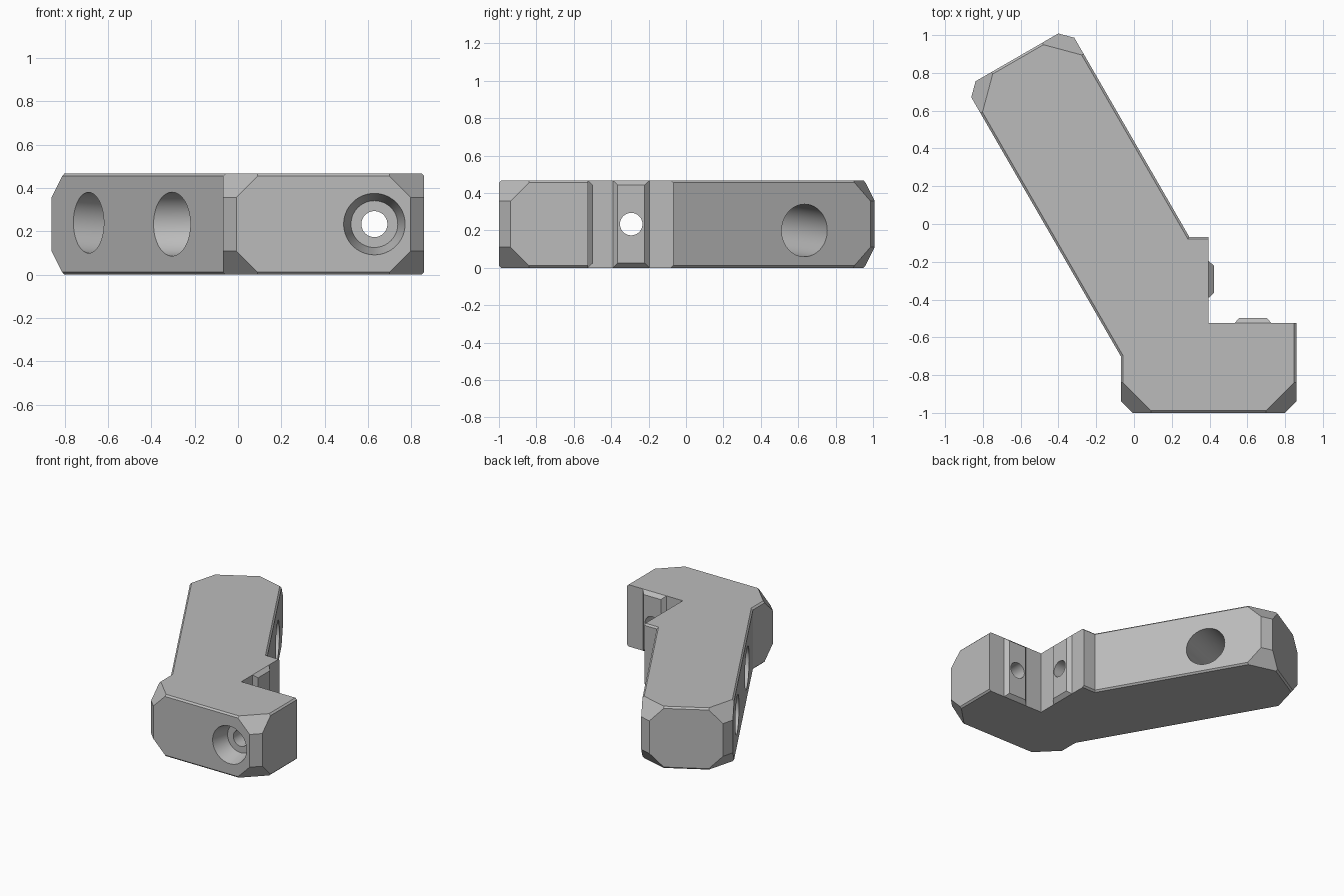
import bpy, bmesh, math
from mathutils import Vector

old = bpy.data.objects.get("Cube")
if old:
    bpy.data.objects.remove(old, do_unlink=True)

HEIGHT, EDGE = 0.467, 0.012
MID = HEIGHT / 2

grey = bpy.data.materials.new("plain grey")
grey.use_nodes = True
grey.diffuse_color = (0.5, 0.5, 0.5, 1)
grey.node_tree.nodes["Principled BSDF"].inputs["Base Color"].default_value = (0.5, 0.5, 0.5, 1)


def make_object(name, bm):
    bmesh.ops.recalc_face_normals(bm, faces=bm.faces[:])
    mesh = bpy.data.meshes.new(name)
    bm.to_mesh(mesh)
    bm.free()
    mesh.materials.append(grey)
    obj = bpy.data.objects.new(name, mesh)
    bpy.context.collection.objects.link(obj)
    return obj


def loft(bm, rings):
    """Skin closed rings of points and cap both ends."""
    loops = [[bm.verts.new(p) for p in ring] for ring in rings]
    n = len(loops[0])
    for low, high in zip(loops, loops[1:]):
        for i in range(n):
            j = (i + 1) % n
            bm.faces.new((low[i], low[j], high[j], high[i]))
    bm.faces.new(loops[0][::-1])
    bm.faces.new(loops[-1])


def inset(points, widths):
    """Move each side of an anticlockwise outline inwards by its own width."""
    result = []
    for i, p in enumerate(points):
        d1 = (p - points[i - 1]).normalized()
        d2 = (points[(i + 1) % len(points)] - p).normalized()
        n1, n2 = Vector((-d1.y, d1.x)), Vector((-d2.y, d2.x))
        a, b = widths[i - 1], widths[i]
        det = n1.x * n2.y - n1.y * n2.x
        result.append(p + Vector((a * n2.y - b * n1.y, b * n1.x - a * n2.x)) / det)
    return result


def lathe(name, profile, start, axis, sides=64):
    """Round cutter: (distance along the axis, radius) pairs."""
    bm = bmesh.new()
    turn = [math.tau * i / sides for i in range(sides)]
    loft(bm, [[(r * math.cos(t), r * math.sin(t), d) for t in turn] for d, r in profile])
    obj = make_object(name, bm)
    obj.rotation_euler = Vector(axis).to_track_quat('Z', 'Y').to_euler()
    obj.location = start
    obj.hide_render = True
    return obj


# Body outline: square base, raised inner corner and slanted arm
along = Vector((-0.5, math.sqrt(0.75)))
across = Vector((along.y, 0.5))
elbow = Vector((-0.07, -0.70))
arm_left = elbow + along * 1.645
arm_right = arm_left + across * 0.63
shoulder_y = -0.068
shoulder = arm_right + along * ((shoulder_y - arm_right.y) / along.y)
outline = [Vector((-0.07, -1)), Vector((0.86, -1)), Vector((0.86, -0.525)),
           Vector((0.395, -0.525)), Vector((0.395, shoulder_y)),
           shoulder, arm_right, arm_left, elbow]
widths = [EDGE] * len(outline)
widths[2] = widths[3] = 0          # mating faces keep sharp edges
small = inset(outline, widths)

bm = bmesh.new()
loft(bm, [[(p.x, p.y, z) for p in ring] for ring, z in
          ((small, 0), (outline, EDGE), (outline, HEIGHT - EDGE), (small, HEIGHT))])


def slice_off(point, normal):
    cut = bmesh.ops.bisect_plane(bm, geom=bm.verts[:] + bm.edges[:] + bm.faces[:],
                                 plane_co=point, plane_no=normal, clear_outer=True)
    edges = [e for e in cut["geom_cut"] if isinstance(e, bmesh.types.BMEdge)]
    bmesh.ops.edgeloop_fill(bm, edges=edges)


# Chamfered outer corners at both ends
X, Y, Z = Vector((1, 0, 0)), Vector((0, 1, 0)), Vector((0, 0, 1))
A, B = along.to_3d(), across.to_3d()
for corner, u, v in ((outline[0], X, Y), (outline[1], -X, Y),
                     (arm_left, B, -A), (arm_right, -B, -A)):
    foot = corner.to_3d()
    slice_off(foot + u * 0.062, -(u + v))
    slice_off(foot + u * 0.172, -(u + v + Z))
    slice_off(foot + Z * HEIGHT + u * 0.172, -(u + v - Z))
body = make_object("bracket_body", bm)


# Tapered locating keys on the two mating faces
def make_key(name, centre, side, out):
    bm = bmesh.new()
    rings = []
    for lift, half, margin in ((0, 0.098, 0), (0.028, 0.072, 0.025)):
        rings.append([centre + out * lift + side * (s * half) + Z * (MID + t * (MID - margin))
                      for s, t in ((-1, -1), (1, -1), (1, 1), (-1, 1))])
    loft(bm, rings)
    return make_object(name, bm)


arm_key = make_key("arm_key", Vector((0.395, -0.293, 0)), Y, X)
base_key = make_key("base_key", Vector((0.63, -0.525, 0)), X, Y)

# Stepped screw holes and the slanted arm hole
screw = [(-0.6, 0.145), (0, 0.142), (0.13, 0.108), (0.13, 0.06), (0.6, 0.06)]
base_cut = lathe("base_screw_cutter", screw, (0.63, -1, MID), Y)
access = [(-0.6, 0.148), (0, 0.147)] + screw[2:]
arm_cut = lathe("arm_screw_cutter", access, (-0.08, -0.293, MID), X)
left_mouth, right_mouth = Vector((-0.69, 0.374, 0.24)), Vector((-0.12, 0.63, 0.20))
cross_cut = lathe("arm_hole_cutter", [(-0.3, 0.14), (0.95, 0.14)],
                  left_mouth, right_mouth - left_mouth)

for obj, cutters in ((body, (base_cut, arm_cut, cross_cut)),
                     (arm_key, (arm_cut,)), (base_key, (base_cut,))):
    bpy.ops.object.select_all(action='DESELECT')
    obj.select_set(True)
    bpy.context.view_layer.objects.active = obj
    for cutter in cutters:
        mod = obj.modifiers.new(cutter.name, 'BOOLEAN')
        mod.operation, mod.solver, mod.object = 'DIFFERENCE', 'EXACT', cutter
        bpy.ops.object.modifier_apply(modifier=mod.name)
    bpy.ops.object.shade_smooth_by_angle(angle=math.radians(20))

for cutter in (base_cut, arm_cut, cross_cut):
    bpy.data.objects.remove(cutter, do_unlink=True)
